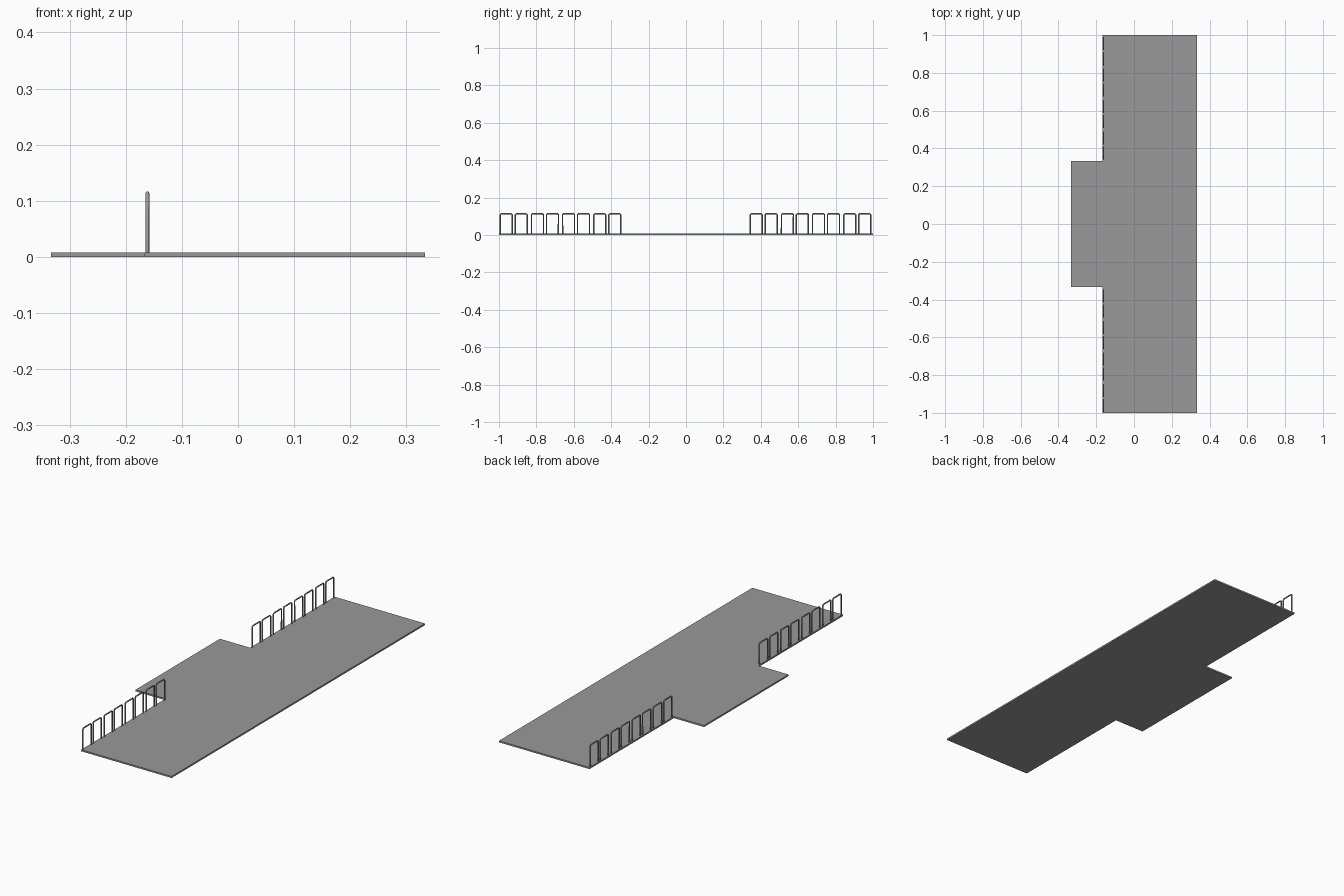
import bpy
from mathutils import Vector

if "Cube" in bpy.data.objects:
    bpy.data.objects.remove(bpy.data.objects["Cube"])

TILE = 1 / 6
THICK = 0.008
RAIL_X = -0.1615
TUBE = 0.0035


def make_material(name, value):
    mat = bpy.data.materials.new(name)
    mat.use_nodes = True
    colour = (value, value, value, 1)
    mat.diffuse_color = colour
    mat.node_tree.nodes["Principled BSDF"].inputs["Base Color"].default_value = colour
    return mat


grey = make_material("concrete grey", 0.32)


# Paving slabs
def add_slab(name, x, y):
    bpy.ops.mesh.primitive_cube_add(size=1, location=(x, y, THICK / 2))
    slab = bpy.context.object
    slab.name = name
    slab.scale = (TILE, TILE, THICK)
    slab.data.materials.append(grey)


for row in range(12):
    y = -1 + (row + 0.5) * TILE
    for col in range(3):
        add_slab("walkway_slab", (col - 0.5) * TILE, y)
    if 4 <= row < 8:
        add_slab("landing_slab", -1.5 * TILE, y)


# Railing hoops: a round tube with small bent corners
def add_hoop(name, y0, y1):
    top, bend = 0.117 - TUBE, 0.005
    path = [(y0, THICK / 2), (y0, top - bend), (y0 + bend, top),
            (y1 - bend, top), (y1, top - bend), (y1, THICK / 2)]
    curve = bpy.data.curves.new(name, "CURVE")
    curve.dimensions = "3D"
    curve.bevel_depth = TUBE
    curve.bevel_resolution = 2
    curve.use_fill_caps = True
    spline = curve.splines.new("POLY")
    spline.points.add(len(path) - 1)
    for point, (y, z) in zip(spline.points, path):
        point.co = (*Vector((RAIL_X, y, z)), 1)
    curve.materials.append(grey)
    hoop = bpy.data.objects.new(name, curve)
    bpy.context.collection.objects.link(hoop)


# Two hoops per slab, on both sides of the landing
for start, shift in ((-1, 0.007), (1 / 3, 0.010)):
    for i in range(4):
        y = start + i * TILE + shift
        add_hoop("railing_hoop", y, y + 0.064)
        add_hoop("railing_hoop", y + 0.080, y + 0.144)
